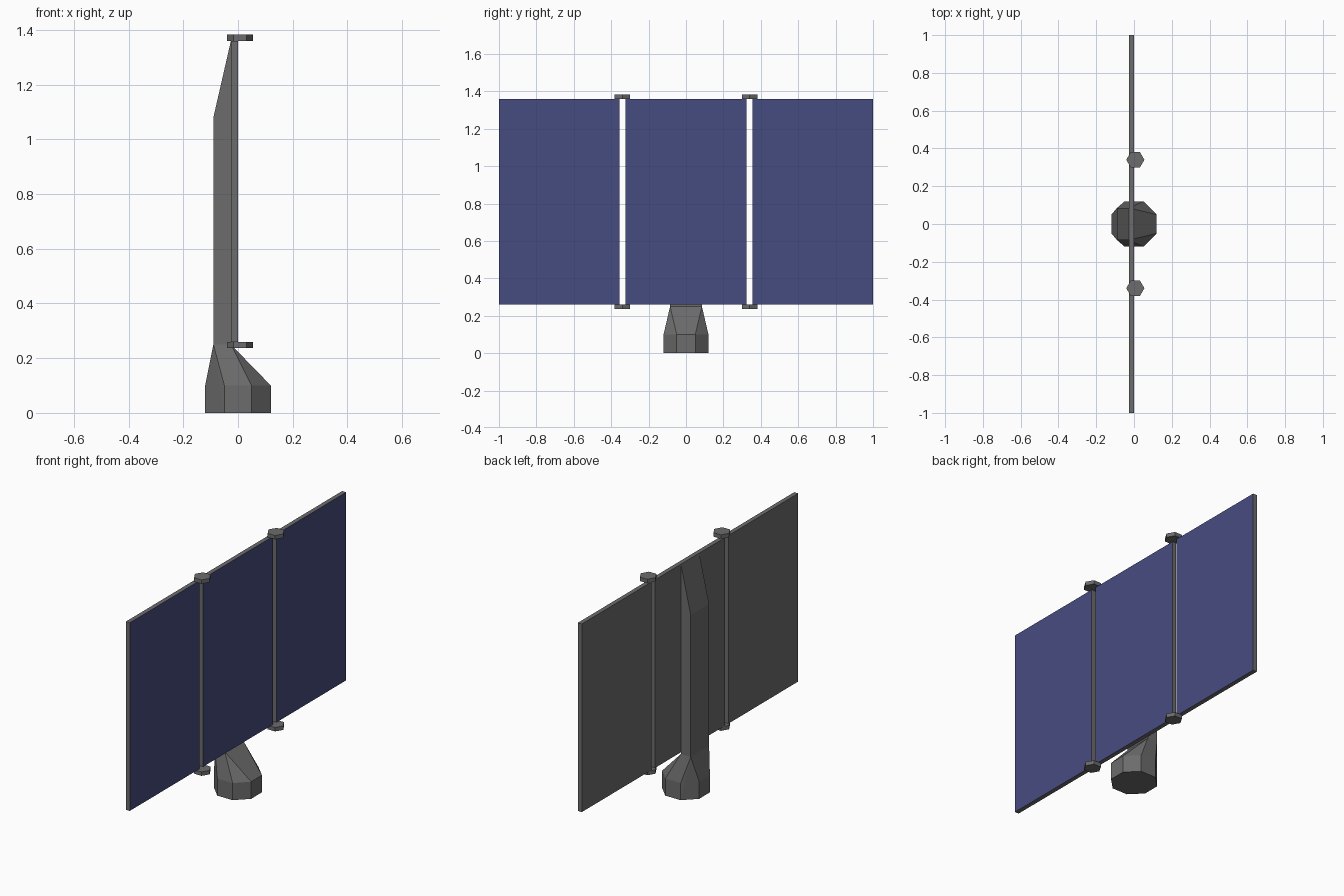
import bpy, bmesh, math
from mathutils import Matrix

cube = bpy.data.objects.get("Cube")
if cube:
    bpy.data.objects.remove(cube, do_unlink=True)


def material(name, rgb):
    m = bpy.data.materials.new(name)
    m.use_nodes = True
    m.diffuse_color = (*rgb, 1)
    m.node_tree.nodes["Principled BSDF"].inputs["Base Color"].default_value = (*rgb, 1)
    return m


GREY = material("dark grey metal", (0.15, 0.15, 0.15))
BLUE = material("solar blue", (0.062, 0.072, 0.215))


def finish(bm, name, *mats):
    bmesh.ops.recalc_face_normals(bm, faces=bm.faces[:])
    mesh = bpy.data.meshes.new(name)
    bm.to_mesh(mesh)
    bm.free()
    for m in mats:
        mesh.materials.append(m)
    obj = bpy.data.objects.new(name, mesh)
    bpy.context.collection.objects.link(obj)
    return obj


def hull(name, points):
    """Convex solid around a few points, with flat faces merged."""
    bm = bmesh.new()
    for p in points:
        bm.verts.new(p)
    bmesh.ops.convex_hull(bm, input=bm.verts[:])
    bmesh.ops.dissolve_limit(bm, angle_limit=0.01, verts=bm.verts[:], edges=bm.edges[:])
    return finish(bm, name, GREY)


# Main dimensions
BACK, FACE = -0.026, 0.0          # panel thickness along x
LOW, HIGH = 0.26, 1.36            # panel height range
MAST_BACK, MAST_HALF, MAST_LOW = -0.09, 0.085, 0.25
HINGE_Y = 0.34

# Foot: octagonal drum narrowing into the mast's rectangular section
radius = 0.12 / math.cos(math.pi / 8)
octagon = [(radius * math.cos(a), radius * math.sin(a))
           for a in (math.pi / 8 + i * math.pi / 4 for i in range(8))]
hull("foot", [(x, y, z) for x, y in octagon for z in (0, 0.1)]
     + [(x, y, MAST_LOW) for x in (MAST_BACK, BACK) for y in (-MAST_HALF, MAST_HALF)])

# Mast: rectangular post with a sloped upper back
mast_profile = [(BACK, MAST_LOW), (BACK, HIGH), (MAST_BACK, 1.08), (MAST_BACK, MAST_LOW)]
hull("mast", [(x, y, z) for x, z in mast_profile for y in (-MAST_HALF, MAST_HALF)])

# Three panels, blue on the collecting face
for name, y0, y1 in (("right_panel", -1, -0.355),
                     ("middle_panel", -0.323, 0.323),
                     ("left_panel", 0.355, 1)):
    bm = bmesh.new()
    size = Matrix.Diagonal((FACE - BACK, y1 - y0, HIGH - LOW, 1))
    place = Matrix.Translation(((FACE + BACK) / 2, (y0 + y1) / 2, (LOW + HIGH) / 2))
    bmesh.ops.create_cube(bm, size=1, matrix=place @ size)
    bm.normal_update()
    for f in bm.faces:
        f.material_index = 1 if f.normal.x > 0.9 else 0
    finish(bm, name, GREY, BLUE)

# Hexagonal hinge caps above and below each gap
for side, y in (("right", -HINGE_Y), ("left", HINGE_Y)):
    for level, z in (("lower", LOW - 0.0115), ("upper", HIGH + 0.0115)):
        bm = bmesh.new()
        bmesh.ops.create_cone(
            bm, cap_ends=True, segments=6, radius1=0.048, radius2=0.048, depth=0.023,
            matrix=Matrix.Translation((0.007, y, z)) @ Matrix.Rotation(math.pi / 2, 4, "Z"))
        finish(bm, f"{side}_{level}_hinge_cap", GREY)
